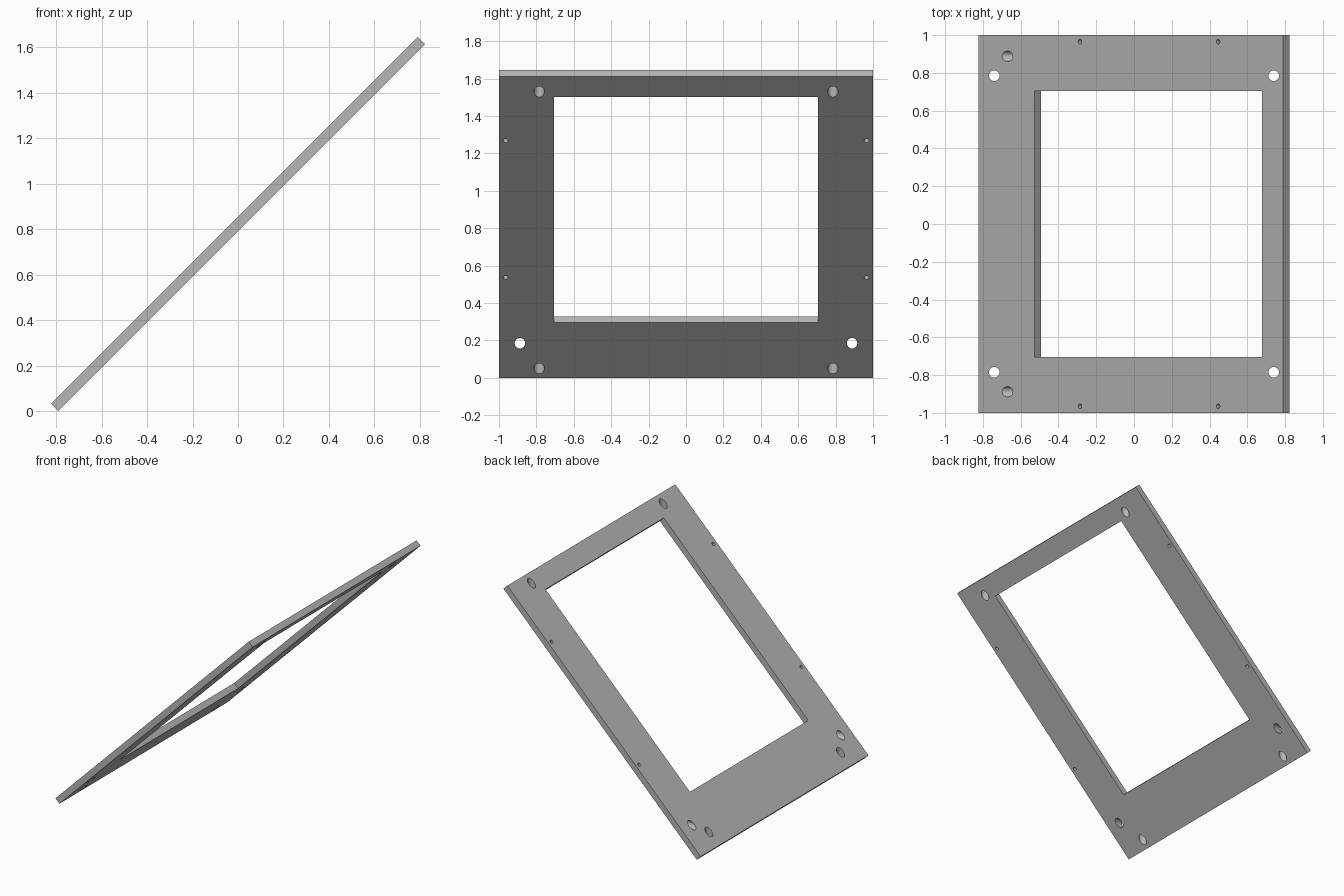
import bpy
from math import pi, sqrt
from mathutils import Matrix, Vector

if "Cube" in bpy.data.objects:
    bpy.data.objects.remove(bpy.data.objects["Cube"], do_unlink=True)

LENGTH, WIDTH, THICK = 2.28, 2.0, 0.046
HEIGHT = (LENGTH + THICK) / sqrt(2)
# Plate frame: local x runs up the slope, local z is the plate normal
TILT = Matrix.Translation((0, 0, HEIGHT / 2)) @ Matrix.Rotation(-pi / 4, 4, 'Y')

grey = bpy.data.materials.new("plain grey")
grey.use_nodes = True
colour = (0.47, 0.47, 0.47, 1)
grey.diffuse_color = colour
grey.node_tree.nodes["Principled BSDF"].inputs["Base Color"].default_value = colour


def box(name, centre, size):
    """Box placed in the tilted plate frame."""
    bpy.ops.mesh.primitive_cube_add(size=1)
    ob = bpy.context.object
    ob.name = name
    ob.data.transform(TILT @ Matrix.Translation(centre) @ Matrix.Diagonal((*size, 1)))
    ob.data.materials.append(grey)
    return ob


def drill(name, centre, radius, direction, depth=0.3):
    """Cylinder cutter along a world direction."""
    bpy.ops.mesh.primitive_cylinder_add(vertices=32, radius=radius, depth=depth)
    ob = bpy.context.object
    ob.name = name
    turn = Vector(direction).to_track_quat('Z', 'Y').to_matrix().to_4x4()
    ob.data.transform(Matrix.Translation(centre) @ turn)
    ob.data.materials.append(grey)
    return ob


# Tilted plate and its window opening
plate = box("tilted_frame_plate", (0, 0, 0), (LENGTH, WIDTH, THICK))
cutters = [box("window_cutter", (0.131, 0, 0), (1.704, 1.41, 0.3))]

# Holes, mirrored front and back
for side in (-1, 1):
    # Upright holes near the corners
    for x in (-0.74, 0.74):
        cutters.append(drill("upright_hole_cutter", (x, side * 0.785, HEIGHT / 2 + x),
                             0.028, (0, 0, 1)))
    # Level holes near the low edge
    cutters.append(drill("level_hole_cutter", (0.185 - HEIGHT / 2, side * 0.888, 0.185),
                         0.028, (1, 0, 0)))
    # Small screw holes square to the plate
    for u in (-0.382, 0.653):
        cutters.append(drill("screw_hole_cutter", TILT @ Vector((u, side * 0.965, 0)),
                             0.013, (-1, 0, 1), 0.1))

for cutter in cutters:
    cutter.hide_render = True
    mod = plate.modifiers.new(cutter.name, 'BOOLEAN')
    mod.operation = 'DIFFERENCE'
    mod.solver = 'EXACT'
    mod.object = cutter

bpy.ops.object.select_all(action='DESELECT')
plate.select_set(True)
bpy.context.view_layer.objects.active = plate
for name in [m.name for m in plate.modifiers]:
    bpy.ops.object.modifier_apply(modifier=name)
for cutter in cutters:
    bpy.data.objects.remove(cutter, do_unlink=True)

bpy.ops.object.shade_smooth_by_angle(angle=pi / 6)
